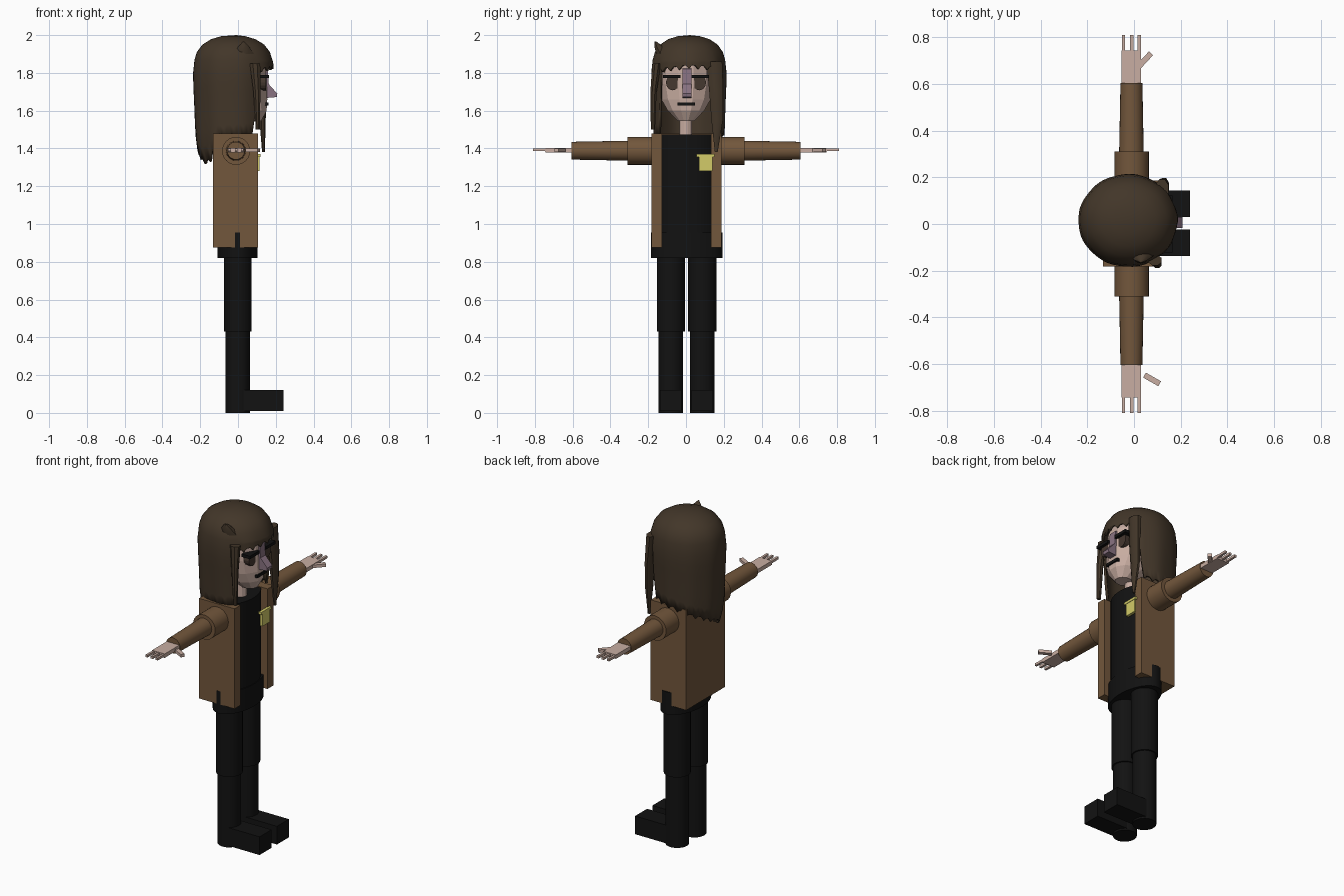
import bpy, bmesh
from math import sin, cos, pi, radians
from mathutils import Vector

if "Cube" in bpy.data.objects:
    bpy.data.objects.remove(bpy.data.objects["Cube"])


def mat(name, r, g, b):
    m = bpy.data.materials.new(name)
    m.diffuse_color = (r, g, b, 1)
    m.use_nodes = True
    m.node_tree.nodes["Principled BSDF"].inputs["Base Color"].default_value = m.diffuse_color
    return m


COAT = mat("brown_leather", 0.17, 0.095, 0.045)
HAIR = mat("dark_brown", 0.055, 0.037, 0.022)
BLACK = mat("black_cloth", 0.006, 0.006, 0.006)
SKIN = mat("skin", 0.58, 0.42, 0.36)
NOSE = mat("nose_shade", 0.25, 0.17, 0.22)
EYE = mat("eye_brown", 0.06, 0.04, 0.03)
GOLD = mat("badge_yellow", 0.65, 0.6, 0.14)


def make(name, verts, faces, m, smooth=None):
    me = bpy.data.meshes.new(name)
    me.from_pydata([tuple(v) for v in verts], [], faces)
    bm = bmesh.new()
    bm.from_mesh(me)
    bmesh.ops.recalc_face_normals(bm, faces=bm.faces)
    bm.to_mesh(me)
    bm.free()
    me.materials.append(m)
    ob = bpy.data.objects.new(name, me)
    bpy.context.collection.objects.link(ob)
    if smooth:
        bpy.ops.object.select_all(action='DESELECT')
        bpy.context.view_layer.objects.active = ob
        ob.select_set(True)
        bpy.ops.object.shade_smooth_by_angle(angle=radians(smooth))
    return ob


def loft(name, rings, m, smooth=None):
    n = len(rings[0])
    faces = [(i * n + j, i * n + (j + 1) % n, (i + 1) * n + (j + 1) % n, (i + 1) * n + j)
             for i in range(len(rings) - 1) for j in range(n)]
    faces += [tuple(range(n)), tuple(range((len(rings) - 1) * n, len(rings) * n))]
    return make(name, [v for r in rings for v in r], faces, m, smooth)


def box(name, x, y, z, m):
    return loft(name, [[(x[0], y[0], h), (x[1], y[0], h), (x[1], y[1], h), (x[0], y[1], h)]
                       for h in z], m)


def oval(cx, cy, z, rx, ry, n=24):
    return [(cx + rx * cos(2 * pi * (i + .5) / n), cy + ry * sin(2 * pi * (i + .5) / n), z)
            for i in range(n)]


def tube_y(name, x, z, y0, y1, r0, r1, m):
    rings = [[(x + r * cos(2 * pi * i / 24), y, z + r * sin(2 * pi * i / 24)) for i in range(24)]
             for y, r in ((y0, r0), (y1, r1))]
    return loft(name, rings, m, 40)


def bar(name, a, b, w, h, m):
    a, b = Vector(a), Vector(b)
    d = (b - a).normalized()
    s = d.cross(Vector((0, 0, 1))) * w / 2
    u = Vector((0, 0, h / 2))
    return loft(name, [[p - s - u, p + s - u, p + s + u, p - s + u] for p in (a, b)], m)


# Legs and shoes
for side, s in (("right", -1), ("left", 1)):
    cy = 0.003 + s * 0.083
    loft(side + "_thigh", [oval(-.002, cy, z, .074, .075) for z in (.43, .84)], BLACK, 40)
    loft(side + "_shin", [oval(-.002, cy, z, .065, .066) for z in (0, .44)], BLACK, 40)
    box(side + "_shoe", (0, .24), (cy - .057, cy + .057), (.01, .12), BLACK)

# Hips and shirt
loft("hips", [oval(-.002, .005, z, .107, .19, 32) for z in (.82, .955)], BLACK, 40)
loft("shirt", [oval(-.005, .002, z, .107, .165, 32) for z in (.9, 1.475)], BLACK, 40)

# Open coat made of slabs
box("coat_back", (-.132, -.08), (-.183, .187), (.875, 1.48), COAT)
box("coat_right_panel", (-.08, .105), (-.183, -.128), (.875, 1.48), COAT)
box("coat_left_panel", (-.08, .105), (.132, .187), (.875, 1.48), COAT)

# Arms and hands
for side, s in (("right", -1), ("left", 1)):
    tube_y(side + "_upper_sleeve", -.01, 1.387, s * .15, s * .31, .074, .074, COAT)
    tube_y(side + "_lower_sleeve", -.011, 1.388, s * .29, s * .605, .053, .047, COAT)
    bar(side + "_palm", (-.011, s * .59, 1.39), (-.011, s * .745, 1.39), .084, .024, SKIN)
    for k, x in enumerate((-.045, -.01, .023)):
        bar(f"{side}_finger_{k + 1}", (x, s * .74, 1.392), (x, s * .81, 1.394), .014, .014, SKIN)
bar("left_thumb", (.02, .675, 1.39), (.073, .732, 1.39), .024, .018, SKIN)
bar("right_thumb", (.045, -.648, 1.39), (.11, -.685, 1.39), .024, .018, SKIN)

# Neck and faceted head
loft("neck", [oval(.02, -.001, z, .035, .035, 12) for z in (1.46, 1.6)], SKIN)
loft("head", [oval(cx, 0, z, rx, ry, 12) for z, cx, rx, ry in (
    (1.545, .075, .05, .045), (1.6, .05, .105, .10), (1.66, .015, .145, .135),
    (1.74, 0, .157, .152), (1.84, -.005, .157, .15), (1.92, -.01, .12, .12),
    (1.965, -.01, .06, .06))], SKIN)

# Face details
prof = [(.12, 1.835), (.158, 1.82), (.163, 1.74), (.208, 1.69), (.205, 1.672), (.12, 1.665)]
loft("nose", [[(x, y, z) for x, z in prof] for y in (-.018, .03)], NOSE)
for side, s in (("right", -1), ("left", 1)):
    rings = [[(x, s * .07 + .036 * cos(2 * pi * i / 16), 1.748 + .04 * sin(2 * pi * i / 16))
              for i in range(16)] for x in (.1, .148)]
    loft(side + "_eye", rings, EYE)
    box(side + "_eyebrow", (.11, .165), sorted((s * .03, s * .122)), (1.772, 1.79), BLACK)
box("mouth", (.12, .162), (-.045, .047), (1.627, 1.644), BLACK)

# Badge
box("badge_bar", (.1, .118), (.055, .15), (1.355, 1.37), GOLD)
box("badge_plate", (.098, .115), (.07, .14), (1.28, 1.36), GOLD)

# Hair shell: dome, straight fall and a hem that follows face, shoulders and back
HEM = [(0, 1.83), (50, 1.82), (57, 1.50), (100, 1.47), (140, 1.42), (180, 1.37), (213, 1.32),
       (228, 1.34), (245, 1.45), (303, 1.47), (310, 1.81), (360, 1.83)]


def interp(table, t):
    for (a, u), (b, v) in zip(table, table[1:]):
        if t <= b:
            return u + (v - u) * (t - a) / (b - a)
    return table[-1][1]


WIDTH = [(1.3, .78), (1.4, .9), (1.48, .94), (1.65, .97), (1.78, 1.0), (1.86, .975), (1.92, .87)]
DOME = [(1.994, .3), (1.978, .55), (1.95, .76), (1.91, .9)]
N, ROWS = 72, 7
verts, faces = [(-.01, .02, 2.0)], []
for j in range(N):
    deg = 360 * j / N
    t = radians(deg)
    hem = interp(HEM, deg) + (.012 if j % 3 else -.008)
    col = DOME + [(z, interp(WIDTH, z)) for z in
                  (1.87 + (hem - 1.87) * k / ROWS for k in range(ROWS + 1))]
    for k, (z, f) in enumerate(col):
        r = f * (1 + .012 * sin(9 * t + 1) * k / len(col))
        verts.append((-.025 + .215 * r * cos(t), .015 + .2 * r * sin(t), z))
L = len(DOME) + ROWS + 1
for j in range(N):
    a, b = 1 + j * L, 1 + ((j + 1) % N) * L
    faces.append((0, a, b))
    faces += [(a + k, a + k + 1, b + k + 1, b + k) for k in range(L - 1)]
hair = make("hair", verts, faces, HAIR, 35)
sol = hair.modifiers.new("thickness", 'SOLIDIFY')
sol.thickness = .014


# Loose front strands and crown tuft
def strand(name, pts):
    loft(name, [oval(x, y, z, rx, ry, 8) for x, y, z, rx, ry in pts], HAIR, 40)


strand("left_front_strand", [(.12, .15, 1.86, .03, .045), (.13, .16, 1.7, .022, .04),
                             (.13, .165, 1.55, .018, .033), (.135, .16, 1.38, .008, .008)])
strand("right_front_strand", [(.09, -.155, 1.85, .03, .025), (.1, -.172, 1.7, .02, .018),
                              (.105, -.175, 1.5, .012, .012)])
strand("crown_tuft", [(.03, -.12, 1.9, .06, .04), (.03, -.145, 1.94, .03, .025),
                      (.03, -.162, 1.967, .004, .004)])
